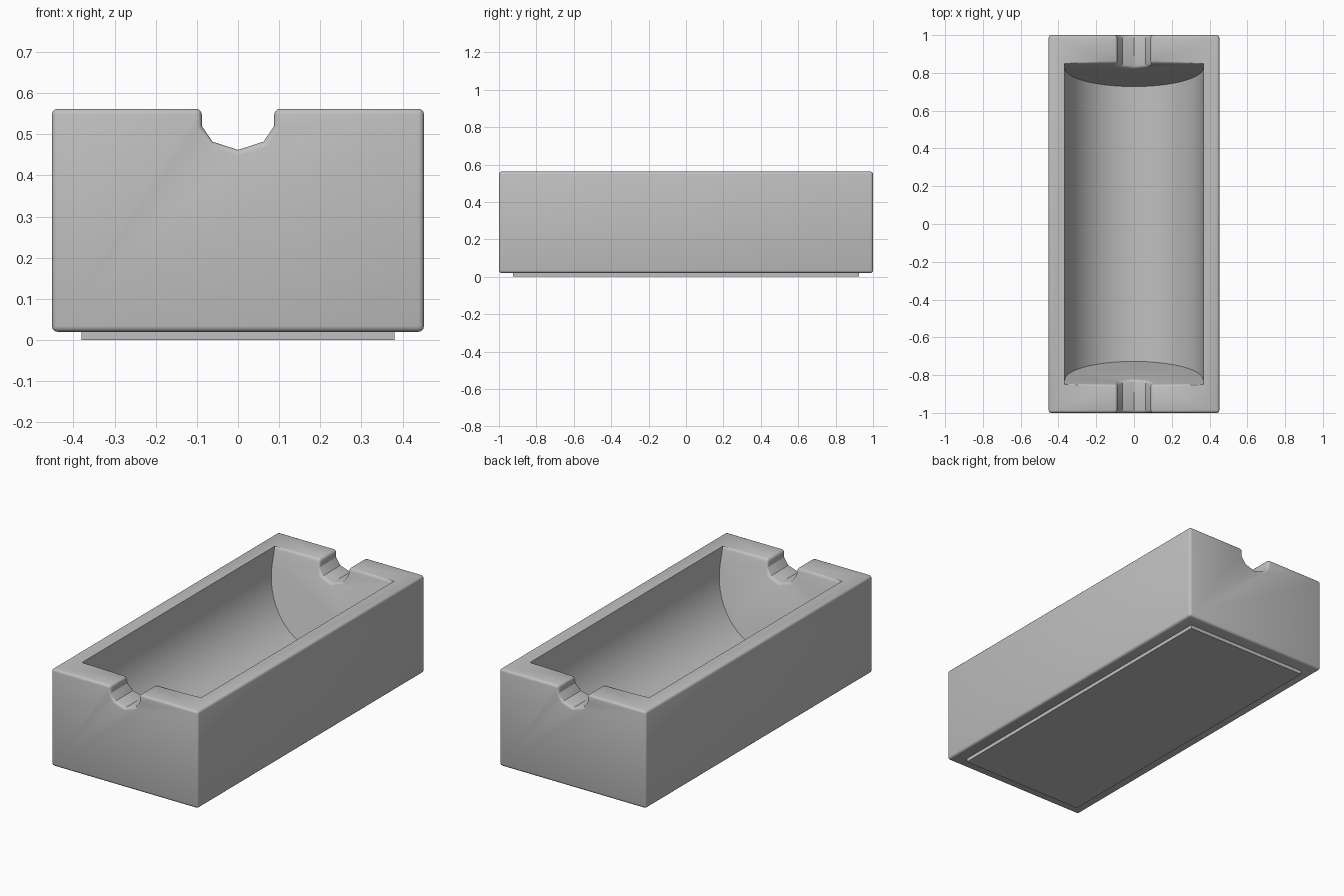
import bpy, bmesh, math
from mathutils import Vector

if "Cube" in bpy.data.objects:
    bpy.data.objects.remove(bpy.data.objects["Cube"], do_unlink=True)

TOP, BASE = 0.562, 0.02
GREY = (0.53, 0.53, 0.53, 1)

grey = bpy.data.materials.new("light grey")
grey.use_nodes = True
grey.diffuse_color = GREY
grey.node_tree.nodes["Principled BSDF"].inputs["Base Color"].default_value = GREY


def add_object(name, bm):
    bmesh.ops.recalc_face_normals(bm, faces=bm.faces)
    mesh = bpy.data.meshes.new(name)
    bm.to_mesh(mesh)
    bm.free()
    mesh.materials.append(grey)
    obj = bpy.data.objects.new(name, mesh)
    bpy.context.collection.objects.link(obj)
    return obj


def box(name, half_x, half_y, z0, z1):
    bm = bmesh.new()
    bmesh.ops.create_cube(bm, size=1)
    for v in bm.verts:
        v.co = (v.co.x * 2 * half_x, v.co.y * 2 * half_y, z0 + (v.co.z + 0.5) * (z1 - z0))
    return add_object(name, bm)


def prism(name, profile, end_y):
    """Prism along y; end_y(z) gives how far each profile point reaches."""
    bm = bmesh.new()
    rings = [[bm.verts.new((x, s * end_y(z), z)) for x, z in profile] for s in (-1, 1)]
    for ring in rings:
        bm.faces.new(ring)
    for i in range(len(profile)):
        j = (i + 1) % len(profile)
        bm.faces.new((rings[0][i], rings[0][j], rings[1][j], rings[1][i]))
    return add_object(name, bm)


# Trough body and the thin pad below it
body = box("trough_body", 0.452, 1.0, BASE, TOP)
box("base_pad", 0.38, 0.925, 0, BASE + 0.005)

# Rounded cavity with sloping end walls
R, CZ, STEPS = 0.367, 0.475, 28
arc = [(R * math.cos(a), CZ - R * math.sin(a))
       for a in (math.pi * i / STEPS for i in range(STEPS + 1))]
cavity = prism("cavity_cutter", [(R, TOP + 0.1)] + arc + [(-R, TOP + 0.1)],
               lambda z: 0.85 - 0.27 * (TOP - z))

# Faceted notch through both end walls
half = [(0.088, TOP + 0.1), (0.088, 0.52), (0.062, 0.482)]
notch = prism("notch_cutter", half + [(0, 0.462)] + [(-x, z) for x, z in reversed(half)],
              lambda z: 1.2)

for cutter in (cavity, notch):
    mod = body.modifiers.new(cutter.name, 'BOOLEAN')
    mod.operation, mod.solver, mod.object = 'DIFFERENCE', 'EXACT', cutter
cut = bpy.data.meshes.new_from_object(
    body.evaluated_get(bpy.context.evaluated_depsgraph_get()))
body.modifiers.clear()
body.data = cut
for cutter in (cavity, notch):
    bpy.data.objects.remove(cutter, do_unlink=True)

# Soften the convex edges, leaving the long cavity rims crisp
bm = bmesh.new()
bm.from_mesh(cut)
bmesh.ops.remove_doubles(bm, verts=bm.verts, dist=0.0005)
bmesh.ops.dissolve_limit(bm, angle_limit=0.01, verts=bm.verts, edges=bm.edges)


def softened(e):
    if len(e.link_faces) != 2 or not e.is_convex or e.calc_face_angle(0) < math.radians(40):
        return False
    return not all(abs(abs(v.co.x) - R) < 0.002 for v in e.verts)


bmesh.ops.bevel(bm, geom=[e for e in bm.edges if softened(e)], offset=0.014,
                segments=3, profile=0.5, affect='EDGES', clamp_overlap=True)
bm.to_mesh(cut)
bm.free()
cut.materials.clear()
cut.materials.append(grey)

bpy.ops.object.select_all(action='DESELECT')
body.select_set(True)
bpy.context.view_layer.objects.active = body
bpy.ops.object.shade_smooth_by_angle(angle=math.radians(32))
